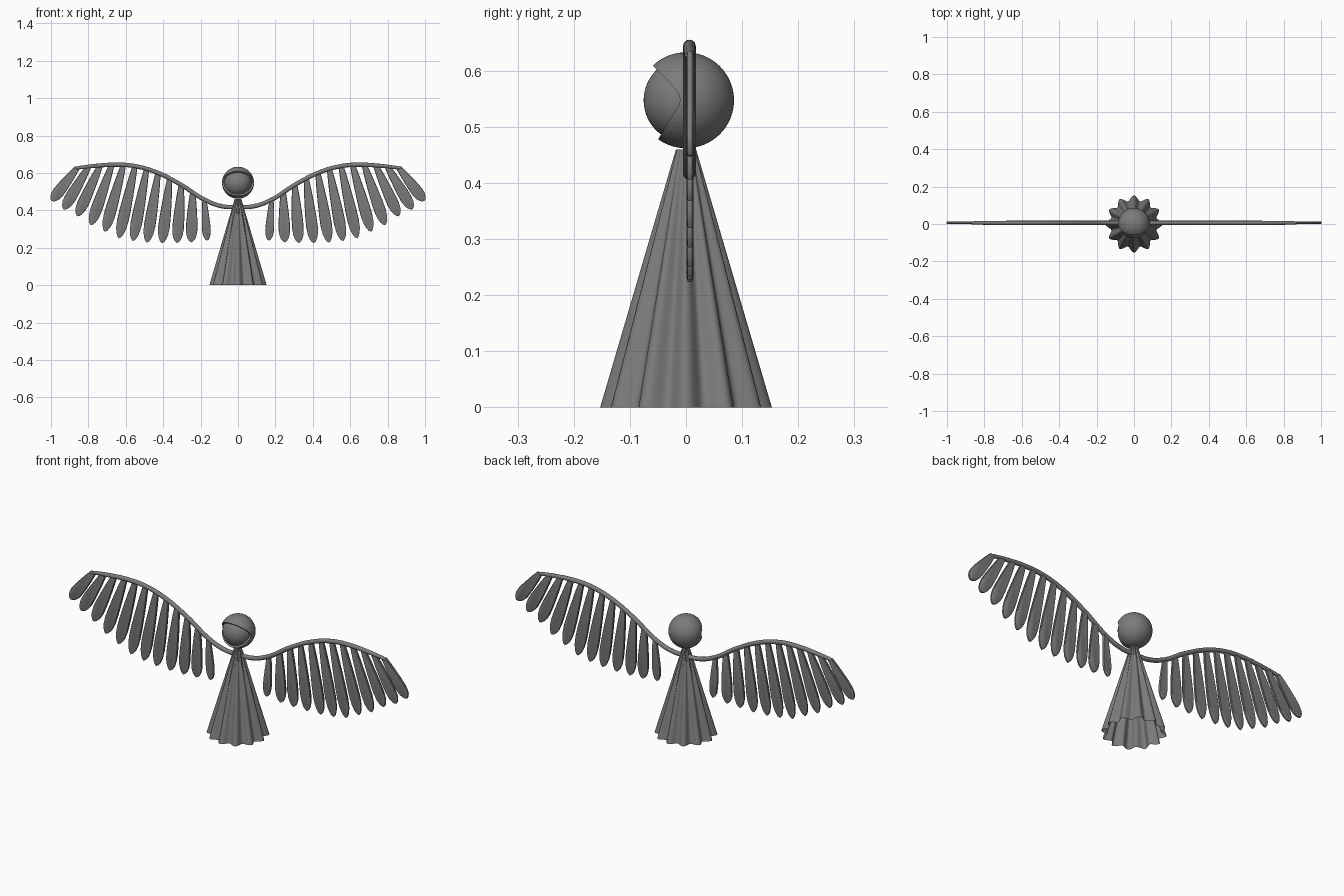
import bpy, bmesh, math
from mathutils import Vector

if "Cube" in bpy.data.objects:
    bpy.data.objects.remove(bpy.data.objects["Cube"])

grey = bpy.data.materials.new("mid grey")
grey.diffuse_color = (0.2, 0.2, 0.2, 1)
grey.use_nodes = True
grey.node_tree.nodes["Principled BSDF"].inputs["Base Color"].default_value = grey.diffuse_color


def add_mesh(name, bm, smooth=40):
    bmesh.ops.recalc_face_normals(bm, faces=bm.faces)
    me = bpy.data.meshes.new(name)
    bm.to_mesh(me)
    bm.free()
    me.materials.append(grey)
    ob = bpy.data.objects.new(name, me)
    bpy.context.collection.objects.link(ob)
    if smooth:
        bpy.ops.object.select_all(action='DESELECT')
        ob.select_set(True)
        bpy.context.view_layer.objects.active = ob
        bpy.ops.object.shade_smooth_by_angle(angle=math.radians(smooth))
    return ob


# pleated gown: open cone whose twelve flutes fade out toward the neck
bm = bmesh.new()
SIDES, LEVELS = 120, 10
rings = []
for j in range(LEVELS + 1):
    t = j / LEVELS
    radius = 0.139 * (1 - t) + 0.017 * t
    flute = 0.014 * (1 - t) + 0.001 * t
    ring = []
    for i in range(SIDES):
        a = 2 * math.pi * i / SIDES
        r = radius + flute * math.cos(12 * a)
        ring.append(bm.verts.new((r * math.cos(a), r * math.sin(a), 0.46 * t)))
    rings.append(ring)
for lo, hi in zip(rings, rings[1:]):
    for i in range(SIDES):
        k = (i + 1) % SIDES
        bm.faces.new((lo[i], lo[k], hi[k], hi[i]))
bm.faces.new(rings[-1])
add_mesh("gown", bm)


# head: smaller face ball inside a hood with a wedge-shaped opening
def ball(name, radius):
    b = bmesh.new()
    bmesh.ops.create_uvsphere(b, u_segments=64, v_segments=32, radius=radius)
    bmesh.ops.translate(b, verts=b.verts, vec=(0, 0, 0.5475))
    return add_mesh(name, b)


ball("face", 0.0755)
hood = ball("hood", 0.0855)

# wedge cutter for the hood opening
wedge = [(-0.11, 0.663), (-0.058, 0.608), (-0.03, 0.58), (-0.015, 0.562), (-0.01, 0.549),
         (-0.014, 0.536), (-0.027, 0.517), (-0.049, 0.479), (-0.11, 0.375)]
bm = bmesh.new()
face = bm.faces.new([bm.verts.new((-0.15, y, z)) for y, z in wedge])
ext = bmesh.ops.extrude_face_region(bm, geom=[face])
bmesh.ops.translate(bm, vec=(0.3, 0, 0),
                    verts=[v for v in ext["geom"] if isinstance(v, bmesh.types.BMVert)])
cutter = add_mesh("hood_cutter", bm, 0)
cutter.hide_render = True
cutter.hide_viewport = True
cut = hood.modifiers.new("opening", 'BOOLEAN')
cut.operation = 'DIFFERENCE'
cut.solver = 'EXACT'
cut.object = cutter

# wing arm: one tube sweeping across both sides, (x, z, relative radius)
half = [(0.08, 0.421, 1), (0.17, 0.452, 1), (0.31, 0.54, 1), (0.44, 0.605, 1),
        (0.56, 0.638, 1), (0.66, 0.644, 1), (0.76, 0.638, 0.95), (0.85, 0.628, 0.8),
        (0.872, 0.625, 0.6), (0.88, 0.624, 0.05)]
path = [(-x, z, r) for x, z, r in reversed(half)] + [(0, 0.418, 1)] + half
cu = bpy.data.curves.new("wing_arm", 'CURVE')
cu.dimensions = '3D'
cu.bevel_depth = 0.0115
cu.bevel_resolution = 4
cu.resolution_u = 8
cu.use_fill_caps = True
sp = cu.splines.new('BEZIER')
sp.bezier_points.add(len(path) - 1)
for p, (x, z, r) in zip(sp.bezier_points, path):
    p.co = (x, 0.006, z)
    p.radius = r
    p.handle_left_type = p.handle_right_type = 'AUTO'
cu.materials.append(grey)
bpy.context.collection.objects.link(bpy.data.objects.new("wing_arm", cu))


def arm_height(x):
    pts = [(0, 0.418, 1)] + half
    for (x0, z0, _), (x1, z1, _) in zip(pts, pts[1:]):
        if x <= x1:
            return z0 + (z1 - z0) * (x - x0) / (x1 - x0)
    return pts[-1][1]


# feathers: twelve flat rounded blades per wing, fanning outward
tips = [(0.165, 0.238), (0.25, 0.229), (0.326, 0.225), (0.406, 0.224), (0.487, 0.227),
        (0.562, 0.235), (0.637, 0.25), (0.712, 0.285), (0.787, 0.32), (0.86, 0.368),
        (0.933, 0.405), (0.997, 0.45)]
# half width along the blade
blade = [(0, 0.014), (0.2, 0.021), (0.4, 0.026), (0.6, 0.030), (0.75, 0.031),
         (0.86, 0.027), (0.93, 0.020), (0.975, 0.011)]


def feathers(name, side):
    b = bmesh.new()
    for i, tip in enumerate(tips):
        x = 0.18 + 0.68 * i / 11
        root = Vector((x, arm_height(x)))
        d = Vector(tip) - root
        n = Vector((-d.y, d.x)).normalized()
        width = 0.75 if i == 0 else 1.0
        outline = [root + d * t + n * w * width for t, w in blade] + [Vector(tip)]
        outline += [root + d * t - n * w * width for t, w in reversed(blade)]
        # narrow rim in front and behind gives the blade rounded edges
        mid = root + d * 0.55
        loops = []
        for y, s in ((0.0005, 0.93), (0.003, 1), (0.011, 1), (0.0135, 0.93)):
            loops.append([b.verts.new((side * q.x, y, q.y))
                          for q in (mid + (p - mid) * s for p in outline)])
        count = len(outline)
        for l0, l1 in zip(loops, loops[1:]):
            for k in range(count):
                m = (k + 1) % count
                b.faces.new((l0[k], l0[m], l1[m], l1[k]))
        b.faces.new(loops[0])
        b.faces.new(loops[-1])
    add_mesh(name, b, 35)


feathers("left_feathers", -1)
feathers("right_feathers", 1)
